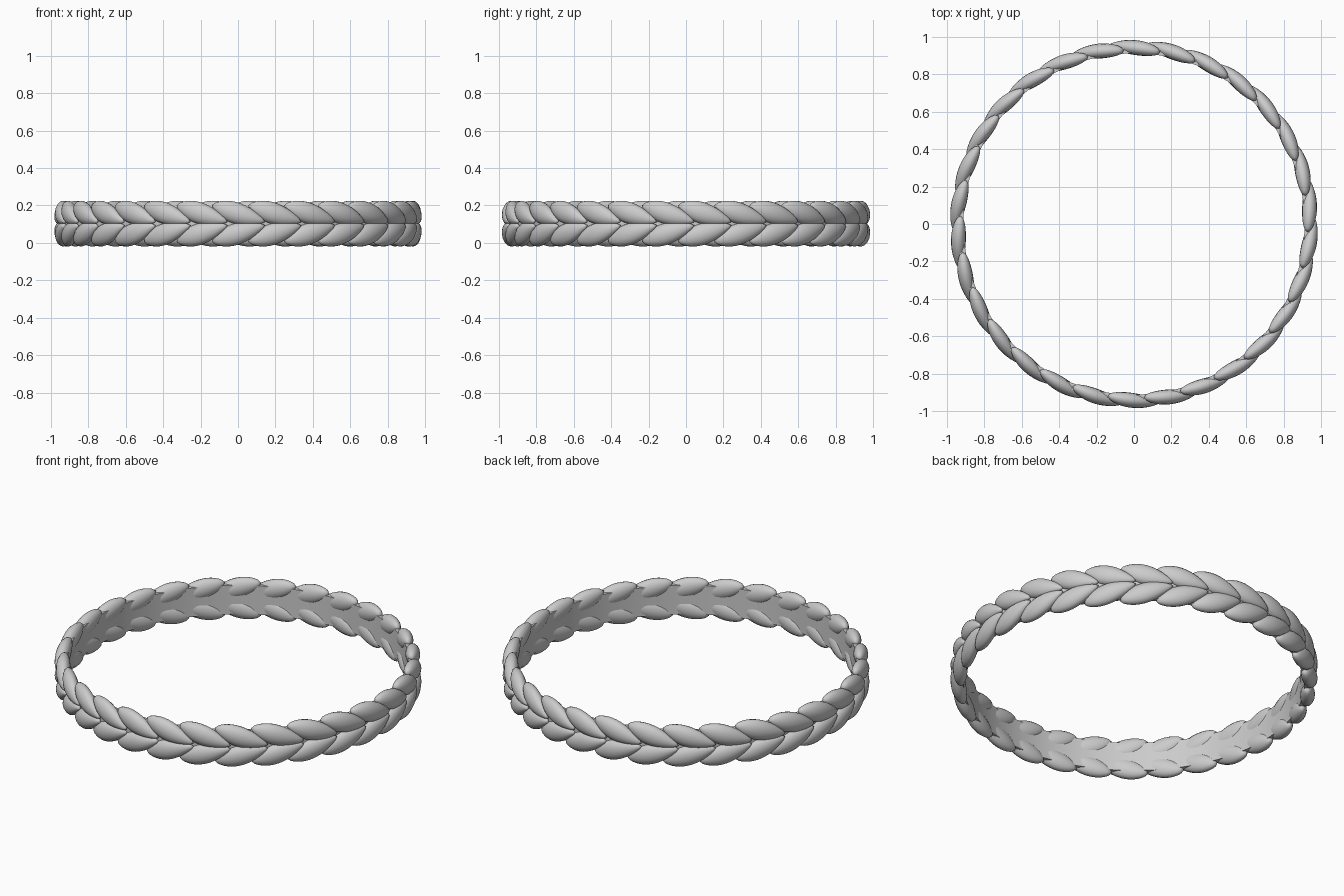
import bpy, bmesh, math
from math import sin, cos, pi

if "Cube" in bpy.data.objects:
    bpy.data.objects.remove(bpy.data.objects["Cube"])

N = 30             # leaves per row
R = 0.945          # radius of leaf centre line
L = 0.30           # leaf length
TILT = 0.30        # lean of the leaf toward the band's middle
NS, NT = 20, 16    # leaf resolution


def finish(bm, name):
    bmesh.ops.recalc_face_normals(bm, faces=bm.faces)
    me = bpy.data.meshes.new(name)
    bm.to_mesh(me)
    bm.free()
    ob = bpy.data.objects.new(name, me)
    bpy.context.collection.objects.link(ob)
    bpy.context.view_layer.objects.active = ob
    ob.select_set(True)
    bpy.ops.object.shade_smooth_by_angle(angle=math.radians(40))
    ob.select_set(False)
    return ob


def add_leaf(bm, ang, side):
    """Plump leaf, blunt at the outer start and pointed at the middle end."""
    def put(u, v, h):
        t = u * cos(TILT) + v * sin(TILT)
        z = v * cos(TILT) - u * sin(TILT)
        r = R + h
        a = ang + t / R
        return bm.verts.new((r * cos(a), r * sin(a), 0.103 + side * (0.053 + z)))
    rings = []
    for i in range(1, NS):
        s = i / NS
        w = 0.057 * sin(pi * s ** 0.85) ** 0.75
        d = 0.040 * sin(pi * s ** 0.85) ** 0.6
        u = (s - 0.5) * L
        lift = 0.014 - 0.03 * (1 - s)       # pointed end rides over the next leaf
        rings.append([put(u, w * cos(2 * pi * j / NT), lift + d * sin(2 * pi * j / NT))
                      for j in range(NT)])
    for a, b in zip(rings, rings[1:]):
        for j in range(NT):
            k = (j + 1) % NT
            bm.faces.new((a[j], a[k], b[k], b[j]))
    for ring, u, h in ((rings[0], -L / 2, -0.016), (rings[-1], L / 2, 0.014)):
        tip = put(u, 0, h)
        for j in range(NT):
            bm.faces.new((ring[j], ring[(j + 1) % NT], tip))


# Two mirrored rows of overlapping leaves
for name, side in (("upper_leaf_row", 1), ("lower_leaf_row", -1)):
    bm = bmesh.new()
    for i in range(N):
        add_leaf(bm, -pi / 2 + 2 * pi * i / N, side)
    finish(bm, name)

# Plain inner band
bm = bmesh.new()
prof = [(0.912, 0.018), (0.945, 0.018), (0.945, 0.188), (0.912, 0.188)]
M = 128
loops = [[bm.verts.new((r * cos(2 * pi * i / M), r * sin(2 * pi * i / M), z)) for r, z in prof]
         for i in range(M)]
for i in range(M):
    a, b = loops[i], loops[(i + 1) % M]
    for j in range(4):
        k = (j + 1) % 4
        bm.faces.new((a[j], b[j], b[k], a[k]))
finish(bm, "inner_band")
